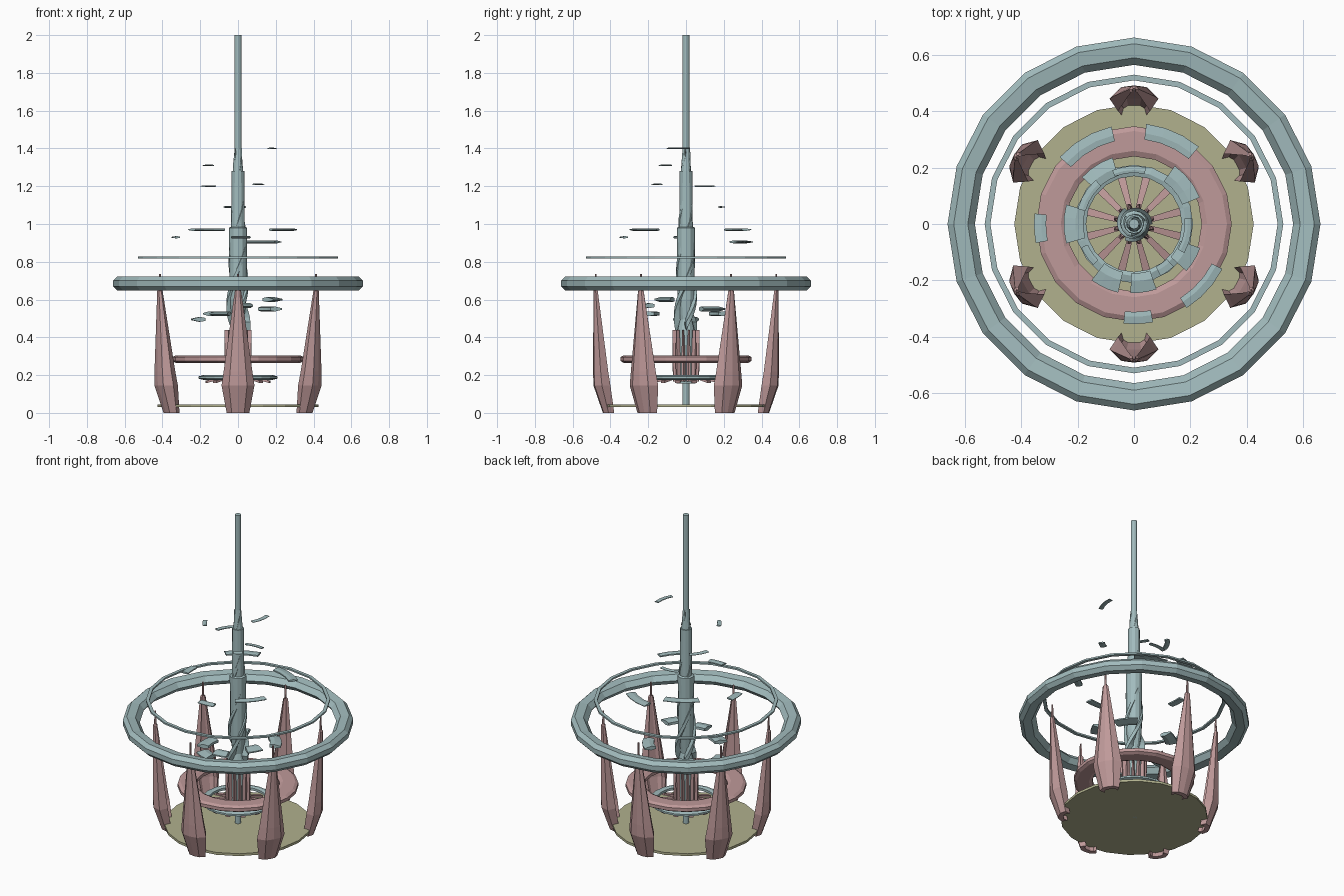
import bpy, bmesh, math
from math import sin, cos, radians, pi


def material(name, rgb):
    m = bpy.data.materials.new(name)
    m.diffuse_color = (*rgb, 1)
    return m


TEAL = material("teal", (0.36, 0.50, 0.51))
PINK = material("dusty_pink", (0.52, 0.32, 0.32))
OLIVE = material("olive", (0.44, 0.44, 0.27))


def make(name, verts, faces, mat):
    me = bpy.data.meshes.new(name)
    me.from_pydata(verts, [], faces)
    bm = bmesh.new()
    bm.from_mesh(me)
    bmesh.ops.remove_doubles(bm, verts=bm.verts, dist=1e-5)
    bmesh.ops.recalc_face_normals(bm, faces=bm.faces)
    bm.to_mesh(me)
    bm.free()
    ob = bpy.data.objects.new(name, me)
    bpy.context.collection.objects.link(ob)
    me.materials.append(mat)
    return ob


def loft(name, rows, mat, loop=False):
    """Skin closed cross-sections; loop joins last to first, otherwise cap."""
    k, n = len(rows[0]), len(rows)
    verts = [v for r in rows for v in r]
    faces = []
    for i in range(n if loop else n - 1):
        j = (i + 1) % n
        for a in range(k):
            b = (a + 1) % k
            faces.append((i * k + a, i * k + b, j * k + b, j * k + a))
    if not loop:
        faces += [tuple(range(k)), tuple((n - 1) * k + a for a in range(k))]
    return make(name, verts, faces, mat)


def ring(name, section, n, mat):
    rows = [[(r * cos(t), r * sin(t), z) for r, z in section]
            for t in (pi / 2 + 2 * pi * i / n for i in range(n))]
    return loft(name, rows, mat, True)


def solid(name, profile, n, mat):
    rows = [[(r * cos(2 * pi * i / n), r * sin(2 * pi * i / n), z)
             for i in range(n)] for r, z in profile]
    return loft(name, rows, mat)


# base plate
solid("base_plate", [(0.425, 0.03), (0.425, 0.045)], 20, OLIVE)

# rings
ring("large_ring", [(0.565, 0.685), (0.59, 0.715), (0.64, 0.722), (0.662, 0.70),
                    (0.662, 0.67), (0.64, 0.648), (0.59, 0.655)], 20, TEAL)
ring("thin_ring", [(0.51, 0.817), (0.51, 0.827), (0.53, 0.827), (0.53, 0.817)], 20, TEAL)
ring("inner_ring", [(0.24, 0.275), (0.24, 0.295), (0.26, 0.305), (0.33, 0.305),
                    (0.347, 0.295), (0.347, 0.275), (0.33, 0.265), (0.26, 0.265)], 20, PINK)
ring("hub_ring", [(0.17, 0.18), (0.17, 0.195), (0.185, 0.2), (0.21, 0.193),
                  (0.21, 0.182), (0.185, 0.175)], 20, TEAL)

# central shaft, stepped
solid("shaft_core", [(0.018, 0.03), (0.018, 2.0)], 12, TEAL)
solid("shaft_foot", [(0.05, 0.155), (0.055, 0.19), (0.045, 0.44), (0.03, 0.5)], 12, TEAL)
solid("shaft_lower_sleeve", [(0.03, 0.48), (0.045, 0.6), (0.048, 0.98), (0.04, 0.985)], 12, TEAL)
solid("shaft_upper_sleeve", [(0.036, 0.97), (0.034, 1.28)], 12, TEAL)
solid("shaft_collar", [(0.028, 1.27), (0.018, 1.40)], 12, TEAL)

# spiral blades winding up the shaft
for s in range(3):
    rows = []
    for i in range(37):
        f = i / 36
        t = 2 * pi * s / 3 + f * 1.3 * 2 * pi
        z = 0.46 + 0.92 * f
        ro = 0.066 - 0.044 * f
        w = 0.012 * (1 - 0.4 * f)
        rows.append([(r * cos(t) - e * sin(t), r * sin(t) + e * cos(t), z + h)
                     for r, e, h in ((0.016, -w, 0.02), (ro, 0, 0.02),
                                     (ro, 0, -0.02), (0.016, w, -0.02))])
    loft(f"spiral_blade_{s}", rows, TEAL)


# claws: a grooved cross-section scaled and shifted along the height
def turned(p, a):
    x, y, z = p
    return (x * cos(a) - y * sin(a), x * sin(a) + y * cos(a), z)


# height, half width, inner radius, outer radius
CLAW = [(0.0, 0.06, 0.38, 0.44), (0.145, 0.087, 0.40, 0.49), (0.22, 0.076, 0.412, 0.492),
        (0.645, 0.017, 0.467, 0.49), (0.655, 0.007, 0.47, 0.484), (0.735, 0.005, 0.473, 0.482)]
# fraction of half width, fraction from inner to outer
CROSS = [(-0.65, 0.0), (-1, 0.5), (-0.55, 0.93), (0, 1), (0.55, 0.93), (1, 0.5),
         (0.65, 0.0), (0.55, 0.35), (0.3, 0.5), (-0.3, 0.5), (-0.55, 0.35)]
for c in range(6):
    a = c * pi / 3
    rows = [[turned((fx * w, ri + fy * (ro - ri), z), a) for fx, fy in CROSS]
            for z, w, ri, ro in CLAW]
    loft(f"claw_{c}", rows, PINK)

# hub spokes and upright prongs
for k in range(12):
    a = radians(15 + 30 * k)
    loft(f"hub_spoke_{k}", [[turned((x, y, z + h), a) for x, h in
                             ((-w, 0), (w, 0), (w, 0.012), (-w, 0.012))]
                            for y, z, w in ((0.05, 0.19, 0.009), (0.175, 0.158, 0.014))], PINK)
    loft(f"hub_prong_{k}", [[turned((x, y, z), a) for x, y in
                             ((-w, 0.052), (w, 0.052), (w * 0.5, yo), (-w * 0.5, yo))]
                            for z, w, yo in ((0.165, 0.011, 0.07), (0.3, 0.010, 0.073),
                                             (0.44, 0.003, 0.074))], PINK)

# floating arc fragments: start angle, end angle, inner r, outer r, height, thickness
FRAGMENTS = [
    (103, 138, 0.302, 0.355, 0.97, 0.014), (-58, -27, 0.31, 0.352, 0.97, 0.014),
    (50, 83, 0.302, 0.358, 0.905, 0.014), (174, 191, 0.312, 0.355, 0.93, 0.012),
    (264, 281, 0.312, 0.355, 0.93, 0.012),
    (-30, 6, 0.18, 0.206, 1.4, 0.008), (204, 225, 0.18, 0.205, 1.31, 0.008),
    (131, 165, 0.178, 0.207, 1.2, 0.008), (-63, -47, 0.17, 0.207, 1.21, 0.008),
    (78, 112, 0.182, 0.206, 1.09, 0.008),
    (108, 138, 0.18, 0.248, 0.525, 0.026), (22, 55, 0.185, 0.252, 0.55, 0.026),
    (164, 196, 0.18, 0.25, 0.495, 0.026), (233, 257, 0.175, 0.25, 0.525, 0.026),
    (267, 289, 0.175, 0.245, 0.568, 0.026), (-42, -20, 0.175, 0.25, 0.6, 0.026)]
for k, (a0, a1, ri, ro, z, th) in enumerate(FRAGMENTS):
    rows = []
    for i in range(4):
        t = radians(a0 + (a1 - a0) * i / 3)
        h = th / 2
        m = ri + 0.4 * (ro - ri)
        sec = [(ri, z - h * 0.6), (m, z - h), (ro, z - h * 0.3),
               (ro, z + h * 0.3), (m, z + h), (ri, z + h * 0.6)]
        rows.append([(r * cos(t), r * sin(t), q) for r, q in sec])
    loft(f"floating_fragment_{k}", rows, TEAL)
